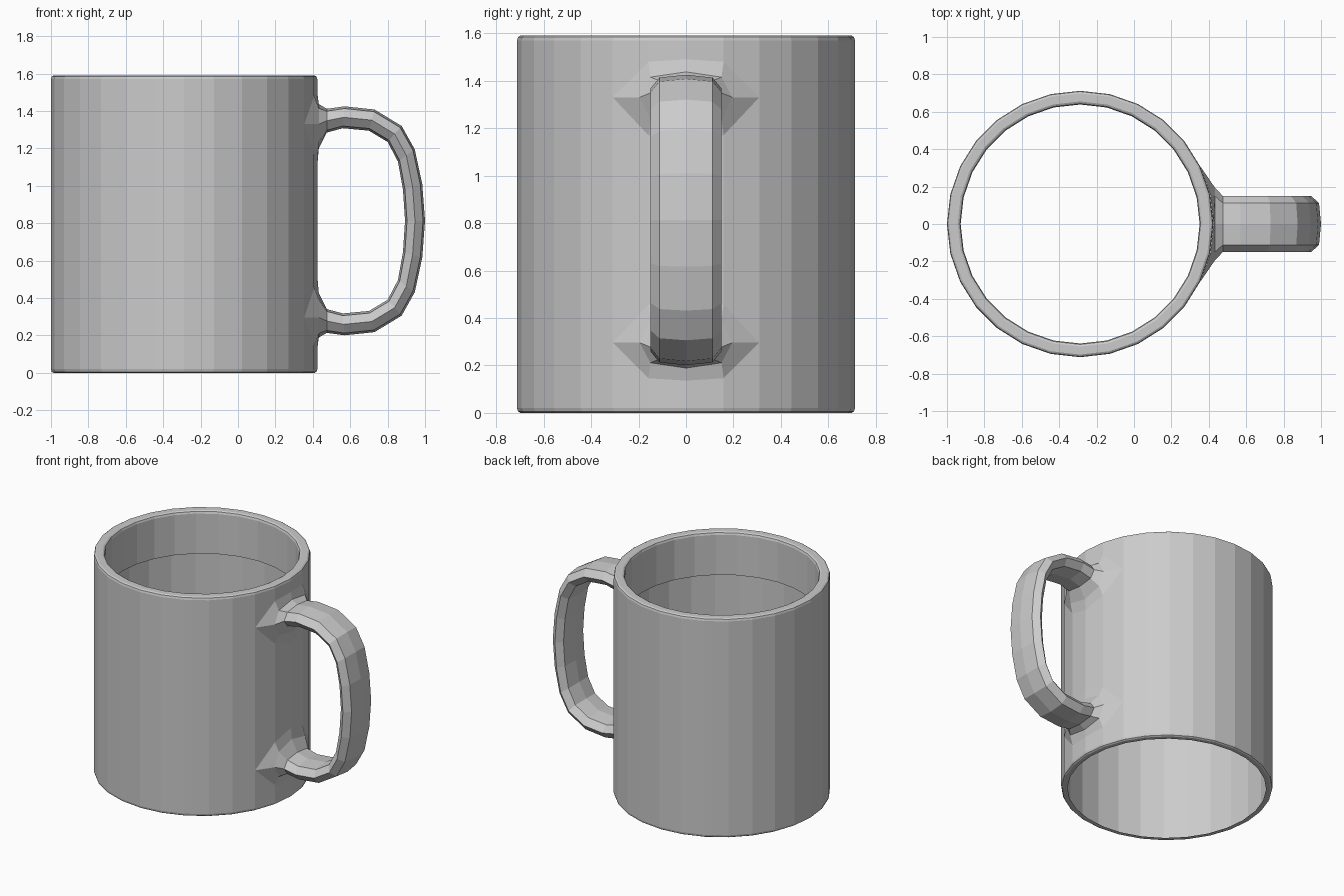
import bpy, bmesh, math

if "Cube" in bpy.data.objects:
    bpy.data.objects.remove(bpy.data.objects["Cube"])

SIDES, CX, R = 28, -0.288, 0.712


def loft(name, rings, closed=True):
    """Skin a list of equal-length rings with quads."""
    bm = bmesh.new()
    rows = [[bm.verts.new(p) for p in ring] for ring in rings]
    n = len(rows[0])
    for a, b in zip(rows, rows[1:]):
        for j in range(n):
            k = (j + 1) % n
            bm.faces.new((a[j], a[k], b[k], b[j]))
    return bm


def finish(name, bm):
    mesh = bpy.data.meshes.new(name)
    bm.to_mesh(mesh)
    bm.free()
    obj = bpy.data.objects.new(name, mesh)
    bpy.context.collection.objects.link(obj)
    return obj


# Body: open shell with bevelled rims and a short inner lip wall
profile = [(0.668, 0.0), (0.698, 0.0), (0.708, 0.006), (R, 0.02),
           (R, 1.57), (0.708, 1.584), (0.698, 1.59),
           (0.655, 1.59), (0.644, 1.584), (0.639, 1.57), (0.639, 1.28)]
rings = []
for r, z in profile:
    rings.append([(CX + r * math.cos(math.tau * j / SIDES),
                   r * math.sin(math.tau * j / SIDES), z) for j in range(SIDES)])
finish("mug_body", loft("mug_body", rings))


# Handle: eight-sided section between an outer and an inner path
def section(outer, inner):
    (ox, oz), (ix, iz) = outer, inner
    def at(t, y):
        return (ox + (ix - ox) * t, y, oz + (iz - oz) * t)
    return [at(0, 0), at(0.1, 0.112), at(0.5, 0.15), at(0.9, 0.112),
            at(1, 0), at(0.9, -0.112), at(0.5, -0.15), at(0.1, -0.112)]


def root(x, top, top_side, mid, low_side, low, w1, w2):
    """Flared ring where the handle meets the wall; x=None follows the wall."""
    pts = [(0, top), (w1, top_side), (w2, mid), (w1, low_side),
           (0, low), (-w1, low_side), (-w2, mid), (-w1, top_side)]
    return [(x if x else CX + math.sqrt(R * R - y * y) + 0.001, y, z) for y, z in pts]


MID = 0.813
flip = lambda p: (p[0], 2 * MID - p[1])
half = [((0.475, 1.412), (0.475, 1.285)), ((0.57, 1.425), (0.56, 1.308)),
        ((0.73, 1.408), (0.70, 1.295)), ((0.875, 1.32), (0.80, 1.235)),
        ((0.945, 1.195), (0.855, 1.13)), ((0.985, 1.01), (0.882, 0.98))]
path = half + [((1.0, MID), (0.893, MID))]
path += [(flip(o), flip(i)) for o, i in reversed(half)]

upper = [root(None, 1.49, 1.48, 1.33, 1.17, 1.12, R * math.sin(math.tau / SIDES),
              R * math.sin(2 * math.tau / SIDES)),
         root(0.432, 1.437, 1.415, 1.33, 1.235, 1.20, 0.15, 0.195)]
lower = [[(x, y, 2 * MID - z) for x, y, z in ring] for ring in reversed(upper)]
bm = loft("handle", upper + [section(o, i) for o, i in path] + lower)
bmesh.ops.recalc_face_normals(bm, faces=bm.faces)
finish("handle", bm)
